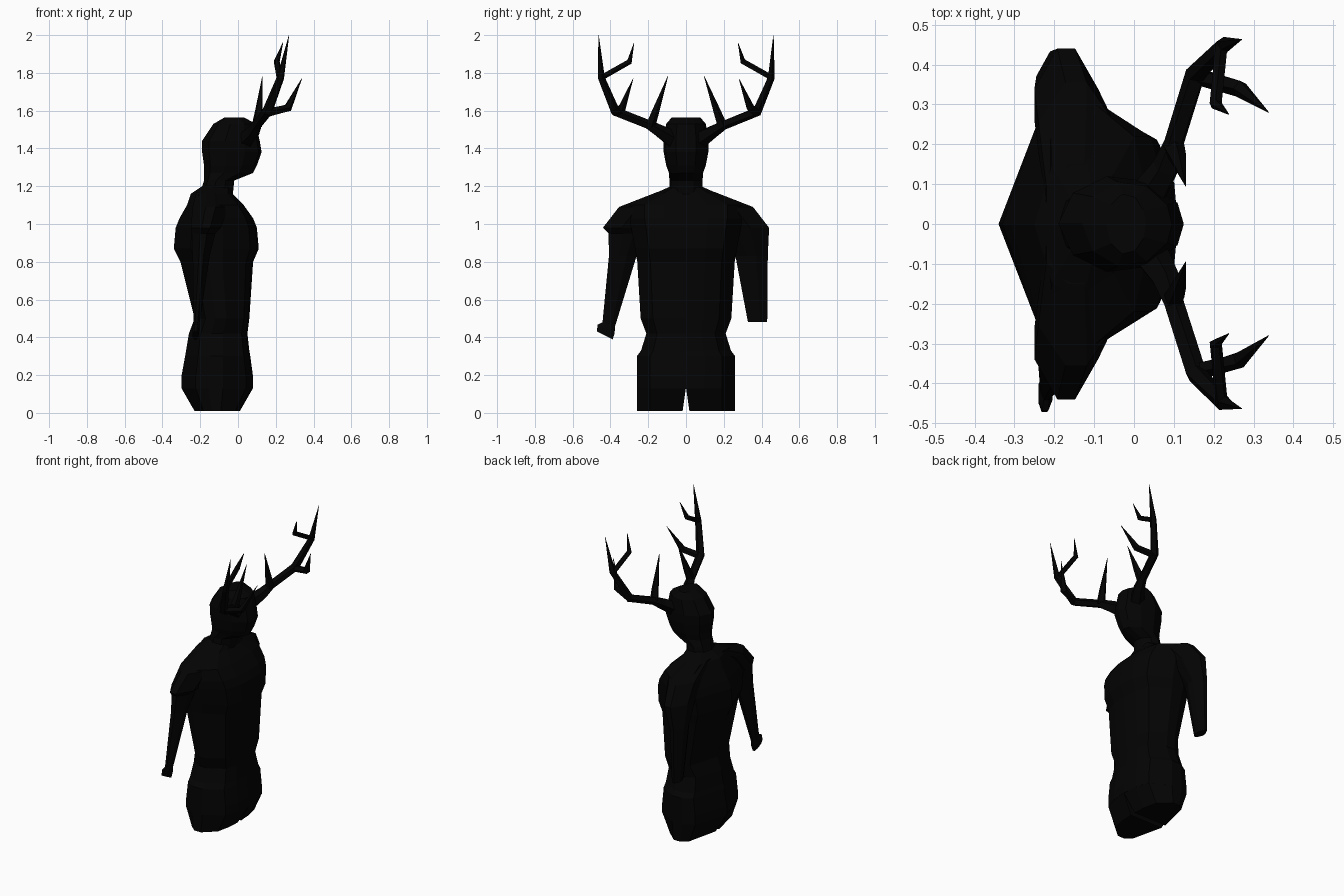
import bpy
from math import cos, sin, pi
from mathutils import Vector

if "Cube" in bpy.data.objects:
    bpy.data.objects.remove(bpy.data.objects["Cube"])

black = bpy.data.materials.new("black")
black.diffuse_color = (0.001, 0.001, 0.001, 1)
black.use_nodes = True
black.node_tree.nodes["Principled BSDF"].inputs["Base Color"].default_value = black.diffuse_color


def loft(name, rings):
    """Skin a list of equal-length rings and cap both ends."""
    n = len(rings[0])
    verts = [p for r in rings for p in r]
    faces = [(i * n + j, i * n + (j + 1) % n, (i + 1) * n + (j + 1) % n, (i + 1) * n + j)
             for i in range(len(rings) - 1) for j in range(n)]
    faces += [tuple(reversed(range(n))), tuple(range(len(verts) - n, len(verts)))]
    me = bpy.data.meshes.new(name)
    me.from_pydata(verts, [], faces)
    me.materials.append(black)
    ob = bpy.data.objects.new(name, me)
    bpy.context.collection.objects.link(ob)
    bpy.context.view_layer.objects.active = ob
    ob.select_set(True)
    bpy.ops.object.mode_set(mode='EDIT')
    bpy.ops.mesh.select_all(action='SELECT')
    bpy.ops.mesh.normals_make_consistent(inside=False)
    bpy.ops.object.mode_set(mode='OBJECT')
    ob.select_set(False)
    return ob


def box_ring(z, x0, x1, y0, y1, tilt=0.0, c=0.28):
    """Horizontal rectangle with cut corners, optionally tilted along y."""
    dx, dy, ym = (x1 - x0) * c, (y1 - y0) * c, (y0 + y1) / 2
    pts = [(x0 + dx, y0), (x1 - dx, y0), (x1, y0 + dy), (x1, y1 - dy),
           (x1 - dx, y1), (x0 + dx, y1), (x0, y1 - dy), (x0, y0 + dy)]
    return [(x, y, z + tilt * (y - ym)) for x, y in pts]


def half_trunk(xb, xf, w):
    d = xf - xb
    return [(xb + .2 * d, .86 * w), (xb + .38 * d, w), (xb + .58 * d, w),
            (xf - .1 * d, .73 * w), (xf - .02 * d, .38 * w)]


def half_head(xb, xf, w):
    d = xf - xb
    return [(xb + .12 * d, .65 * w), (xb + .4 * d, w), (xb + .72 * d, .9 * w), (xb + .95 * d, .45 * w)]


def mirror_ring(half, z, xb, xf, w):
    """Closed horizontal section from a half outline mirrored across y."""
    h = half(xb, xf, w)
    pts = [(xb, 0)] + h + [(xf, 0)] + [(x, -y) for x, y in reversed(h)]
    return [(x, y, z) for x, y in pts]


def horn(name, path, radii, sides=5):
    """Tapered faceted branch along a path, built on both sides."""
    for side, label in ((1, "left"), (-1, "right")):
        pts = [Vector((x, side * y, z)) for x, y, z in path]
        rings = []
        for i, p in enumerate(pts):
            t = (pts[min(i + 1, len(pts) - 1)] - pts[max(i - 1, 0)]).normalized()
            u = t.cross(Vector((1, 0, 0))).normalized()
            v = t.cross(u)
            rings.append([p + radii[i] * (cos(2 * pi * k / sides) * u + sin(2 * pi * k / sides) * v)
                          for k in range(sides)])
        loft(f"{label}_{name}", rings)


# Trunk from hips to shoulders
loft("trunk", [mirror_ring(half_trunk, *r) for r in (
    (.13, -.30, .08, .26), (.19, -.30, .08, .26), (.30, -.28, .065, .26), (.33, -.275, .06, .238),
    (.42, -.26, .05, .21), (.50, -.23, .06, .24), (.80, -.305, .08, .258), (.87, -.34, .11, .27),
    (.98, -.33, .10, .29), (1.03, -.31, .08, .30), (1.10, -.27, .03, .30), (1.16, -.25, -.03, .17),
    (1.20, -.19, -.04, .08))])

# Neck and head
loft("head", [mirror_ring(half_head, *r) for r in (
    (1.13, -.21, -.03, .09), (1.23, -.18, -.02, .088), (1.27, -.18, .08, .09), (1.31, -.18, .10, .105),
    (1.38, -.19, .125, .118), (1.44, -.19, .115, .12), (1.53, -.13, .095, .105), (1.565, -.07, .03, .075))])

# Thigh stubs with a narrow gap between them
for side, label in ((1, "left"), (-1, "right")):
    rings = []
    for z, xb, xf, gap in ((.01, -.23, .01, .018), (.13, -.299, .079, .001)):
        outline = [(xb, gap)] + half_trunk(xb, xf, .26) + [(xf, gap)]
        rings.append([(x, side * y, z) for x, y in outline])
    loft(f"{label}_thigh", rings)

# Shoulders and arms, the right arm ending in a small hand
shoulder = [(1.17, -.22, -.07, .0, .15), (1.09, -.24, -.05, .08, .355), (.98, -.25, -.09, .16, .44)]
loft("left_arm", [box_ring(*r, c=.36) for r in shoulder + [
    (.83, -.245, -.15, .262, .433), (.48, -.23, -.18, .328, .43)]])
right = [(z, x0, x1, -y1, -y0) for z, x0, x1, y0, y1 in shoulder]
loft("right_arm", [box_ring(*r, c=.36) for r in right + [
    (.95, -.245, -.12, -.41, -.2), (.83, -.24, -.15, -.408, -.262)]] +
    [box_ring(*r) for r in (
        (.47, -.235, -.205, -.442, -.375, -.3),
        (.445, -.24, -.205, -.468, -.378, -.5), (.41, -.24, -.21, -.472, -.388, -.5))])

# Antlers: main beam and three tines on each side
horn("antler_beam", [(.03, .06, 1.44), (.08, .14, 1.49), (.10, .20, 1.525), (.155, .375, 1.595),
                     (.225, .45, 1.775), (.27, .463, 2.0)], [.05, .036, .026, .027, .02, .001])
horn("inner_tine", [(.10, .19, 1.52), (.11, .165, 1.59), (.13, .095, 1.785)], [.028, .022, .001])
horn("front_tine", [(.16, .37, 1.59), (.265, .34, 1.615), (.338, .28, 1.77)], [.022, .022, .001])
horn("upper_tine", [(.22, .45, 1.775), (.205, .30, 1.86), (.238, .275, 1.96)], [.016, .016, .001])
